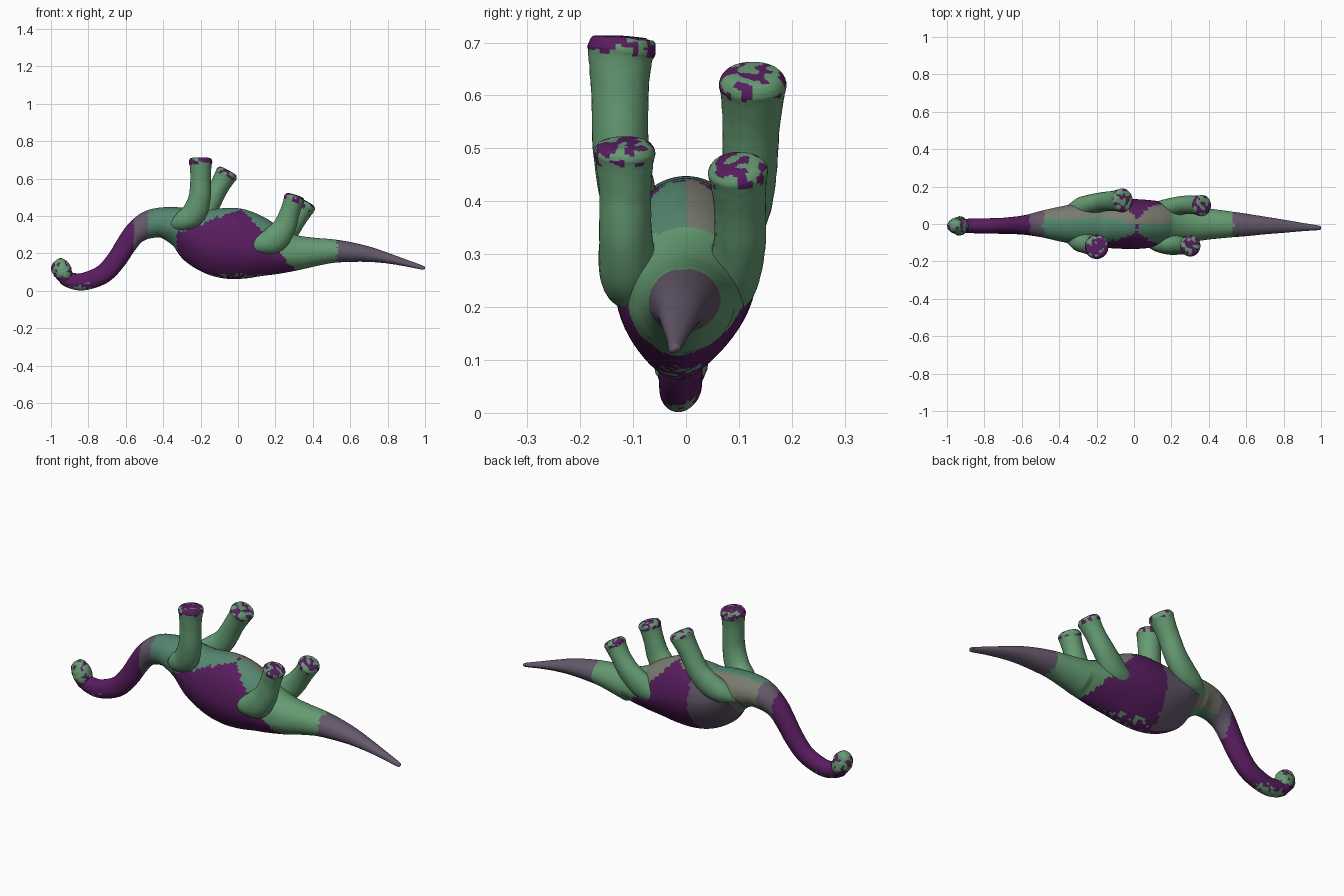
import bpy, bmesh, math, random
from mathutils import Vector, noise

random.seed(4)

COLORS = {
    "green": (0.13, 0.33, 0.17), "teal": (0.09, 0.24, 0.16),
    "purple": (0.10, 0.012, 0.115), "violet_grey": (0.13, 0.10, 0.15),
    "warm_grey": (0.19, 0.20, 0.16),
}
NAMES = list(COLORS)
MATS = []
for n, c in COLORS.items():
    m = bpy.data.materials.new(n)
    m.diffuse_color = (*c, 1)
    MATS.append(m)


def blotch(c, scale=40):
    return noise.noise(c * scale)


def spline(stations, steps):
    """Catmull-Rom samples through (x, y, z, in-plane radius, side radius)."""
    out, n = [], len(stations)
    for i in range(n - 1):
        p = [stations[max(0, min(n - 1, i + k))] for k in (-1, 0, 1, 2)]
        for s in range(steps):
            t = s / steps
            out.append([0.5 * (2 * b + (c - a) * t + (2 * a - 5 * b + 4 * c - d) * t * t
                               + (3 * b - a - 3 * c + d) * t ** 3)
                        for a, b, c, d in zip(*p)])
    out.append(list(stations[-1]))
    return out


def tube(name, stations, color, steps=6, sides=32, rough=0.0, vee=0.0):
    """Skin rings along a path; vee narrows the lower half of each ring."""
    pts = spline(stations, steps)
    bm = bmesh.new()
    rings = []
    for i, p in enumerate(pts):
        a, b = pts[max(i - 1, 0)], pts[min(i + 1, len(pts) - 1)]
        t = (Vector(b[:3]) - Vector(a[:3])).normalized()
        side = Vector((0, 1, 0))
        side = (side - t * side.dot(t)).normalized()
        up = t.cross(side)
        ring = []
        for k in range(sides):
            w = 2 * math.pi * k / sides
            low = max(0, -math.cos(w)) * (1 if p[3] > 0.09 else 0.3)
            v = up * math.cos(w) * p[3] + side * (math.sin(w) * p[4] * (1 - vee * low * low))
            v *= 1 + random.uniform(-rough, rough)
            v.y -= 0.05 * vee * low
            ring.append(bm.verts.new(Vector(p[:3]) + v))
        rings.append(ring)
    for r, q in zip(rings, rings[1:]):
        for k in range(sides):
            bm.faces.new((r[k], r[(k + 1) % sides], q[(k + 1) % sides], q[k]))
    bm.faces.new(rings[0])
    bm.faces.new(rings[-1])
    bmesh.ops.recalc_face_normals(bm, faces=bm.faces)
    for f in bm.faces:
        f.material_index = NAMES.index(color(f.calc_center_median()))
    me = bpy.data.meshes.new(name)
    bm.to_mesh(me)
    bm.free()
    for m in MATS:
        me.materials.append(m)
    me.shade_smooth()
    me.set_sharp_from_angle(angle=math.radians(60))
    ob = bpy.data.objects.new(name, me)
    bpy.context.collection.objects.link(ob)
    return ob


# Patchy skin colours
def body_color(c):
    x = c.x + 0.012 * blotch(c)
    z = c.z + 0.012 * blotch(c + Vector((3, 1, 2)))
    if x < -0.56:
        return "green" if x < -0.76 and z < 0.022 + 0.03 * blotch(c, 60) else "purple"
    if x > 0.53 or x < -0.48:
        return "violet_grey"
    below_front = z < 0.31 + (x + 0.33) * 0.36
    below_back = z < 0.43 - (x - 0.03) * 1.15
    if x > -0.33 and below_front and below_back:
        if c.y > 0.0 and x < -0.1:
            return "violet_grey"
        if c.z < 0.09 and abs(x - 0.05) < 0.2 and blotch(c, 50) > 0.1:
            return "green"
        return "purple"
    if x > 0.2:
        return "green"
    return "warm_grey" if c.y > 0.03 or (c.y > 0 and x > -0.05) else "teal"


def head_color(c):
    return "purple" if c.z < 0.07 or blotch(c, 45) > 0.15 else "green"


# Neck, trunk and tail (the animal lies on its back)
tube("body", [
    (-0.94, -0.01, 0.066, 0.030, 0.034), (-0.89, -0.01, 0.053, 0.042, 0.038),
    (-0.82, -0.01, 0.050, 0.047, 0.040), (-0.72, -0.01, 0.090, 0.051, 0.042),
    (-0.65, -0.008, 0.165, 0.053, 0.046), (-0.60, -0.006, 0.242, 0.055, 0.050),
    (-0.55, -0.004, 0.308, 0.060, 0.058), (-0.48, 0, 0.352, 0.074, 0.074),
    (-0.40, 0, 0.364, 0.083, 0.092), (-0.30, 0, 0.338, 0.112, 0.110),
    (-0.20, 0, 0.288, 0.159, 0.122), (-0.10, 0, 0.260, 0.185, 0.130),
    (0.00, 0, 0.250, 0.189, 0.133), (0.10, 0, 0.233, 0.167, 0.126),
    (0.20, 0, 0.212, 0.128, 0.112), (0.30, 0, 0.203, 0.098, 0.097),
    (0.40, 0, 0.207, 0.078, 0.083), (0.50, -0.002, 0.212, 0.064, 0.071),
    (0.60, -0.005, 0.207, 0.053, 0.060), (0.70, -0.008, 0.195, 0.041, 0.047),
    (0.80, -0.012, 0.174, 0.028, 0.035), (0.90, -0.016, 0.148, 0.018, 0.022),
    (0.985, -0.02, 0.124, 0.011, 0.012), (1.0, -0.02, 0.12, 0.004, 0.004),
], body_color, steps=8, sides=64, vee=0.33)

# Head, a blunt wedge tipped upward at the end of the neck
tube("head", [
    (-0.898, -0.01, 0.048, 0.020, 0.026), (-0.915, -0.01, 0.062, 0.038, 0.040),
    (-0.930, -0.01, 0.088, 0.046, 0.050), (-0.945, -0.01, 0.115, 0.052, 0.046),
    (-0.958, -0.01, 0.138, 0.046, 0.036), (-0.968, -0.01, 0.154, 0.034, 0.028),
    (-0.974, -0.01, 0.162, 0.015, 0.014),
], head_color, steps=4, sides=28, rough=0.045)


# Legs pointing up, each with a shoulder or hip swelling and a flared, domed foot
def leg(name, stations, purple):
    x, y, z, r, s = stations[-1]
    end = Vector((x, y, z))
    axis = (end - Vector(stations[-3][:3])).normalized()
    sole = [(*(end + axis * h), r * k, s * k)
            for h, k in ((0.006, 0.8), (0.008, 0.45), (0.009, 0.05))]

    def color(c):
        h = (c - end).dot(axis)
        return "purple" if h > -0.03 and blotch(c, 45) + h * 8 > -purple else "green"
    tube(name, stations + sole, color, sides=36, rough=0.01)


leg("front_leg_near", [
    (-0.36, -0.07, 0.345, 0.02, 0.02), (-0.30, -0.09, 0.370, 0.052, 0.052),
    (-0.235, -0.110, 0.415, 0.066, 0.053), (-0.205, -0.123, 0.50, 0.059, 0.053),
    (-0.20, -0.125, 0.60, 0.055, 0.054), (-0.20, -0.124, 0.665, 0.058, 0.060),
    (-0.20, -0.122, 0.688, 0.063, 0.065), (-0.20, -0.122, 0.704, 0.058, 0.060)], 0.2)
leg("front_leg_far", [
    (-0.36, 0.07, 0.335, 0.02, 0.02), (-0.29, 0.088, 0.355, 0.052, 0.052),
    (-0.22, 0.108, 0.390, 0.064, 0.052), (-0.16, 0.119, 0.450, 0.057, 0.052),
    (-0.11, 0.123, 0.540, 0.052, 0.054), (-0.075, 0.126, 0.60, 0.056, 0.060),
    (-0.063, 0.126, 0.622, 0.060, 0.064), (-0.055, 0.126, 0.637, 0.053, 0.056)], -0.1)
leg("rear_leg_near", [
    (0.06, -0.07, 0.225, 0.02, 0.02), (0.115, -0.092, 0.245, 0.050, 0.050),
    (0.19, -0.108, 0.272, 0.072, 0.056), (0.245, -0.114, 0.335, 0.063, 0.050),
    (0.275, -0.115, 0.415, 0.053, 0.049), (0.294, -0.116, 0.470, 0.053, 0.054),
    (0.301, -0.116, 0.492, 0.056, 0.058), (0.305, -0.116, 0.505, 0.050, 0.052)], 0.05)
leg("rear_leg_far", [
    (0.07, 0.05, 0.215, 0.02, 0.02), (0.13, 0.072, 0.235, 0.050, 0.046),
    (0.20, 0.088, 0.262, 0.066, 0.051), (0.27, 0.102, 0.325, 0.058, 0.049),
    (0.32, 0.102, 0.390, 0.050, 0.049), (0.35, 0.099, 0.435, 0.052, 0.053),
    (0.362, 0.098, 0.456, 0.055, 0.057), (0.369, 0.097, 0.468, 0.048, 0.050)], 0.0)
